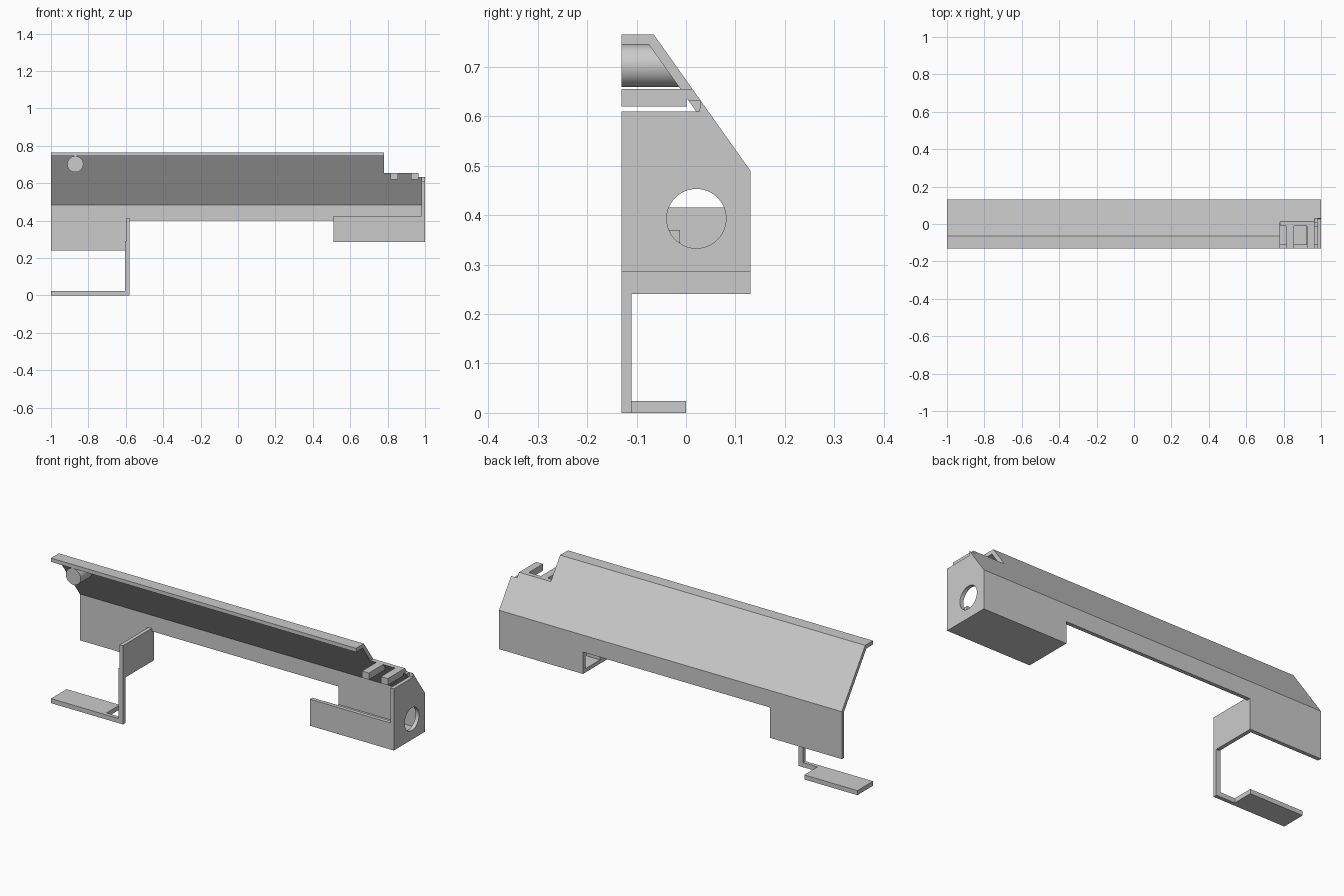
import bpy, bmesh, math

if "Cube" in bpy.data.objects:
    bpy.data.objects.remove(bpy.data.objects["Cube"])


def slope(z):
    """Outer y of the slanted wall at height z."""
    return 0.13 - (z - 0.49) * 0.195 / 0.275


def inner(z):
    return slope(z) - 0.0245


def finish(name, bm):
    bmesh.ops.recalc_face_normals(bm, faces=bm.faces)
    me = bpy.data.meshes.new(name)
    bm.to_mesh(me)
    bm.free()
    ob = bpy.data.objects.new(name, me)
    bpy.context.collection.objects.link(ob)
    return ob


def extrude_x(name, pts, x0, x1):
    """Extrude a (y, z) profile along x."""
    bm = bmesh.new()
    face = bm.faces.new([bm.verts.new((x0, y, z)) for y, z in pts])
    ext = bmesh.ops.extrude_face_region(bm, geom=[face])
    for v in ext["geom"]:
        if isinstance(v, bmesh.types.BMVert):
            v.co.x = x1
    return finish(name, bm)


def box(name, x0, x1, y0, y1, z0, z1):
    return extrude_x(name, [(y0, z0), (y1, z0), (y1, z1), (y0, z1)], x0, x1)


def cylinder(name, x, y, z, r, depth, axis="y", segs=48):
    bm = bmesh.new()
    bmesh.ops.create_cone(bm, cap_ends=True, segments=segs,
                          radius1=r, radius2=r, depth=depth)
    for v in bm.verts:
        a, b, c = v.co
        v.co = (x + a, y + c, z + b) if axis == "y" else (x + c, y + a, z + b)
    return finish(name, bm)


def cut(obs, cutter):
    for ob in obs:
        mod = ob.modifiers.new("hole", "BOOLEAN")
        mod.operation = "DIFFERENCE"
        mod.solver = "EXACT"
        mod.object = cutter
        bpy.context.view_layer.objects.active = ob
        bpy.ops.object.modifier_apply(modifier=mod.name)
    bpy.data.objects.remove(cutter)


def smooth(ob):
    bpy.ops.object.select_all(action="DESELECT")
    ob.select_set(True)
    bpy.context.view_layer.objects.active = ob
    bpy.ops.object.shade_smooth_by_angle(angle=math.radians(30))


# Long bent cover: back wall, slanted wall and top flange
cover = extrude_x("cover", [
    (0.13, 0.40), (0.13, 0.49), (-0.065, 0.765), (-0.13, 0.765),
    (-0.13, 0.745), (inner(0.745), 0.745), (0.11, 0.484), (0.11, 0.40)],
    -1.0, 0.78)

# Lower cover continuing to the right end, in two heights
for name, x0, x1, top, bottom in (("cover_right", 0.78, 0.965, 0.655, 0.285),
                                  ("cover_tip", 0.965, 0.98, 0.632, 0.285)):
    extrude_x(name, [(0.13, bottom), (0.13, 0.49), (slope(top), top),
                     (inner(top), top), (0.11, 0.484), (0.11, bottom)], x0, x1)
box("back_skirt_left", -1.0, -0.6, 0.11, 0.13, 0.24, 0.40)
box("back_skirt_right", 0.51, 0.78, 0.11, 0.13, 0.285, 0.40)

# Round screw boss whose back end follows the slanted wall
boss = cylinder("screw_boss", -0.87, 0, 0.702, 0.043, 0.26)
for v in boss.data.vertices:
    if v.co.y > 0:
        v.co.y = slope(v.co.z) - 0.012
cut([boss, cover], cylinder("boss_cutter", -0.87, 0, 0.702, 0.01, 0.6, segs=24))
smooth(boss)

# Right housing: end plate with round opening, floor, front wall
end_plate = extrude_x("end_plate", [
    (-0.13, 0.285), (0.13, 0.285), (0.13, 0.49), (slope(0.632), 0.632),
    (slope(0.632) - 0.002, 0.61), (-0.13, 0.61)], 0.98, 1.0)
cut([end_plate], cylinder("end_cutter", 1.0, 0.021, 0.393, 0.06, 0.2, "x", 64))
smooth(end_plate)
box("housing_floor", 0.51, 0.98, -0.11, 0.11, 0.285, 0.305)
front_wall = box("housing_front", 0.51, 0.98, -0.13, -0.11, 0.285, 0.425)

# Screw blocks behind the front wall
for i, (x0, x1, xh, r, n) in enumerate(((0.51, 0.59, 0.55, 0.012, 24),
                                        (0.92, 0.98, 0.953, 0.015, 6))):
    block = box(f"screw_block_{i}", x0, x1, -0.11, -0.012, 0.305, 0.37)
    cut([front_wall, block],
        cylinder("screw_cutter", xh, -0.07, 0.33, r, 0.3, segs=n))

# Two bars across the top of the housing
for i, x0 in enumerate((0.815, 0.925)):
    box(f"top_bar_{i}", x0, x0 + 0.04, -0.13, 0.002, 0.62, 0.655)

# Left bracket: cross plate, post and foot
box("cross_plate", -0.6, -0.58, -0.13, 0.13, 0.24, 0.415)
box("post", -0.605, -0.58, -0.13, -0.11, 0.0, 0.29)
box("foot_strip", -0.69, -0.605, -0.13, -0.11, 0.0, 0.024)
box("foot_plate", -1.0, -0.69, -0.13, 0.0, 0.0, 0.024)
